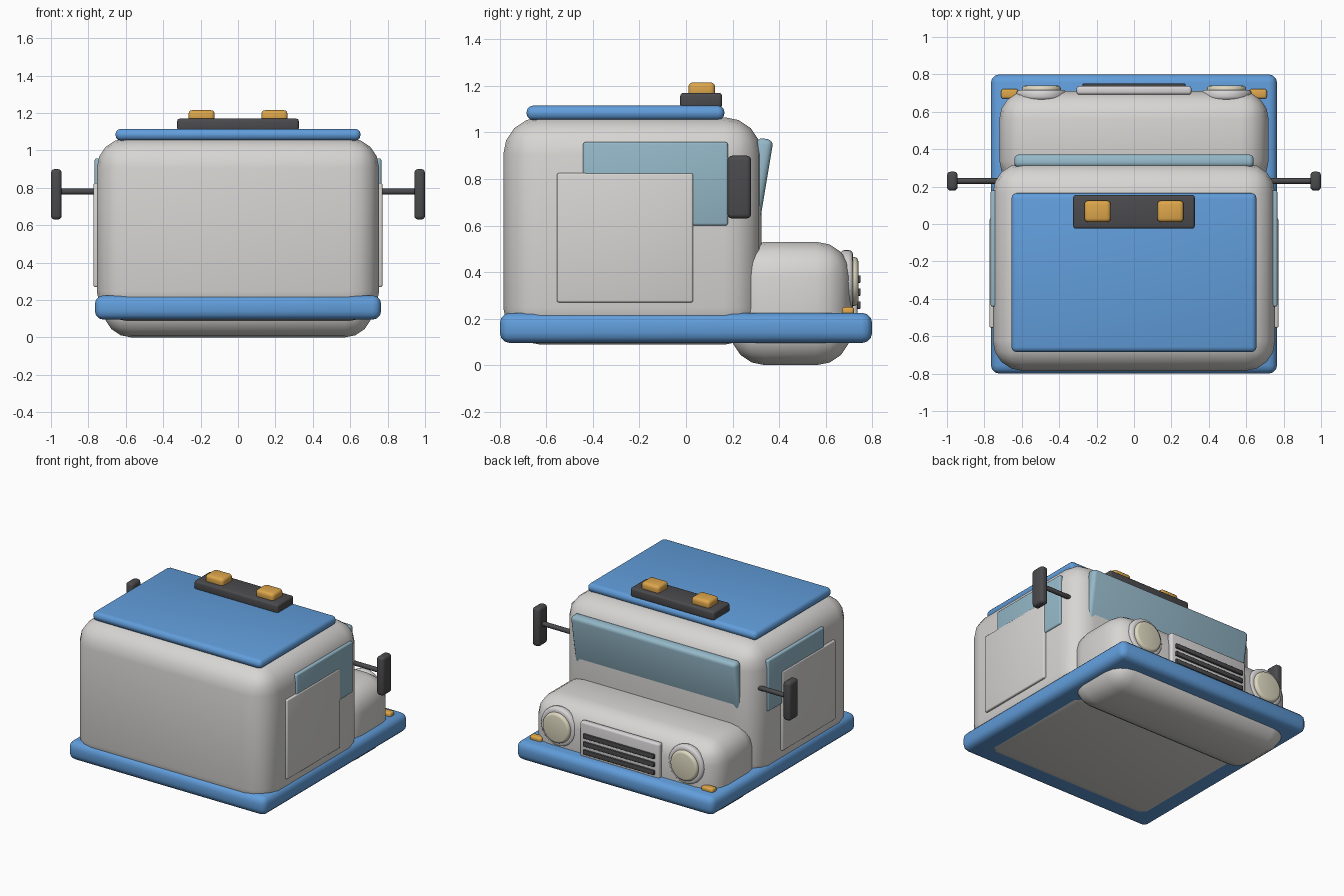
import bpy, bmesh, math
from mathutils import Matrix, Vector

old = bpy.data.objects.get("Cube")
if old:
    bpy.data.objects.remove(old, do_unlink=True)


def material(name, rgb):
    m = bpy.data.materials.new(name)
    m.use_nodes = True
    m.diffuse_color = (*rgb, 1)
    m.node_tree.nodes["Principled BSDF"].inputs["Base Color"].default_value = (*rgb, 1)
    return m


WHITE = material("warm white paint", (0.68, 0.67, 0.65))
BLUE = material("blue paint", (0.12, 0.34, 0.71))
GLASS = material("blue glass", (0.30, 0.48, 0.58))
DARK = material("dark plastic", (0.07, 0.07, 0.075))
AMBER = material("amber lamp", (0.72, 0.38, 0.07))
CREAM = material("cream lens", (0.72, 0.68, 0.52))
CHROME = material("pale trim", (0.68, 0.66, 0.67))


def finish(bm, name, mat):
    mesh = bpy.data.meshes.new(name)
    bm.to_mesh(mesh)
    bm.free()
    mesh.materials.append(mat)
    ob = bpy.data.objects.new(name, mesh)
    bpy.context.collection.objects.link(ob)
    bpy.ops.object.select_all(action='DESELECT')
    ob.select_set(True)
    bpy.context.view_layer.objects.active = ob
    bpy.ops.object.shade_smooth_by_angle(angle=math.radians(40))
    return ob


def box(name, mat, x, y, z, bevel, segments=3, tilt=0):
    """Rounded box from (min, max) ranges, optionally tilted about x."""
    lo, hi = Vector((x[0], y[0], z[0])), Vector((x[1], y[1], z[1]))
    bm = bmesh.new()
    bmesh.ops.create_cube(bm, size=1)
    bmesh.ops.scale(bm, vec=hi - lo, verts=bm.verts)
    bmesh.ops.bevel(bm, geom=bm.edges[:], offset=bevel, segments=segments,
                    profile=0.5, affect='EDGES', clamp_overlap=True)
    bm.transform(Matrix.Translation((lo + hi) / 2) @ Matrix.Rotation(tilt, 4, 'X'))
    return finish(bm, name, mat)


def disc(name, mat, centre, radius, depth, bevel, axis='X', segments=32):
    """Cylinder with rounded rims, lying along y (axis X turn) or x (axis Y turn)."""
    bm = bmesh.new()
    bmesh.ops.create_cone(bm, cap_ends=True, segments=segments,
                          radius1=radius, radius2=radius, depth=depth)
    rims = [e for e in bm.edges if abs(e.verts[0].co.z - e.verts[1].co.z) < 1e-5]
    bmesh.ops.bevel(bm, geom=rims, offset=bevel, segments=3, profile=0.5,
                    affect='EDGES', clamp_overlap=True)
    bm.transform(Matrix.Translation(centre) @ Matrix.Rotation(math.pi / 2, 4, axis))
    return finish(bm, name, mat)


def span(side, a, b):
    return tuple(sorted((side * a, side * b)))


# Main body
box("cabin", WHITE, (-0.755, 0.755), (-0.785, 0.325), (0.088, 1.065), 0.16, 4)
box("hood", WHITE, (-0.72, 0.72), (0.19, 0.71), (0, 0.53), 0.15, 4)
box("base_skirt", BLUE, (-0.765, 0.765), (-0.8, 0.8), (0.095, 0.225), 0.045)
box("roof_panel", BLUE, (-0.655, 0.655), (-0.685, 0.165), (1.053, 1.115), 0.028)
box("windshield", GLASS, (-0.64, 0.64), (0.275, 0.345), (0.595, 0.975), 0.025,
    tilt=math.radians(-9.5))

# Roof light bar
box("light_bar", DARK, (-0.325, 0.325), (-0.025, 0.155), (1.105, 1.17), 0.014)

# Grille
box("grille_frame", CHROME, (-0.307, 0.307), (0.692, 0.737), (0.165, 0.462), 0.014)
for i in range(3):
    z = 0.258 + i * 0.056
    box("grille_bar", DARK, (-0.275, 0.275), (0.715, 0.75), (z - 0.016, z + 0.016), 0.004)

# Paired parts
for side, label in ((1, "left"), (-1, "right")):
    box(label + "_roof_lamp", AMBER, span(side, 0.125, 0.265), (0.01, 0.125),
        (1.15, 1.215), 0.02)
    box(label + "_door", WHITE, span(side, 0.73, 0.772), (-0.555, 0.03),
        (0.27, 0.825), 0.008)
    box(label + "_window", GLASS, span(side, 0.725, 0.766), (-0.442, 0.18),
        (0.6, 0.958), 0.01)
    disc(label + "_mirror_arm", DARK, (side * 0.85, 0.23, 0.78), 0.016, 0.25, 0.003,
         'Y', 12)
    box(label + "_mirror", DARK, span(side, 0.943, 1.0), (0.178, 0.28),
        (0.63, 0.9), 0.02)
    disc(label + "_headlight_rim", CHROME, (side * 0.495, 0.69, 0.36), 0.135, 0.055, 0.02)
    disc(label + "_headlight_lens", CREAM, (side * 0.495, 0.71, 0.36), 0.105, 0.06, 0.018)
    box(label + "_turn_signal", AMBER, span(side, 0.62, 0.71), (0.67, 0.722),
        (0.21, 0.25), 0.012)
